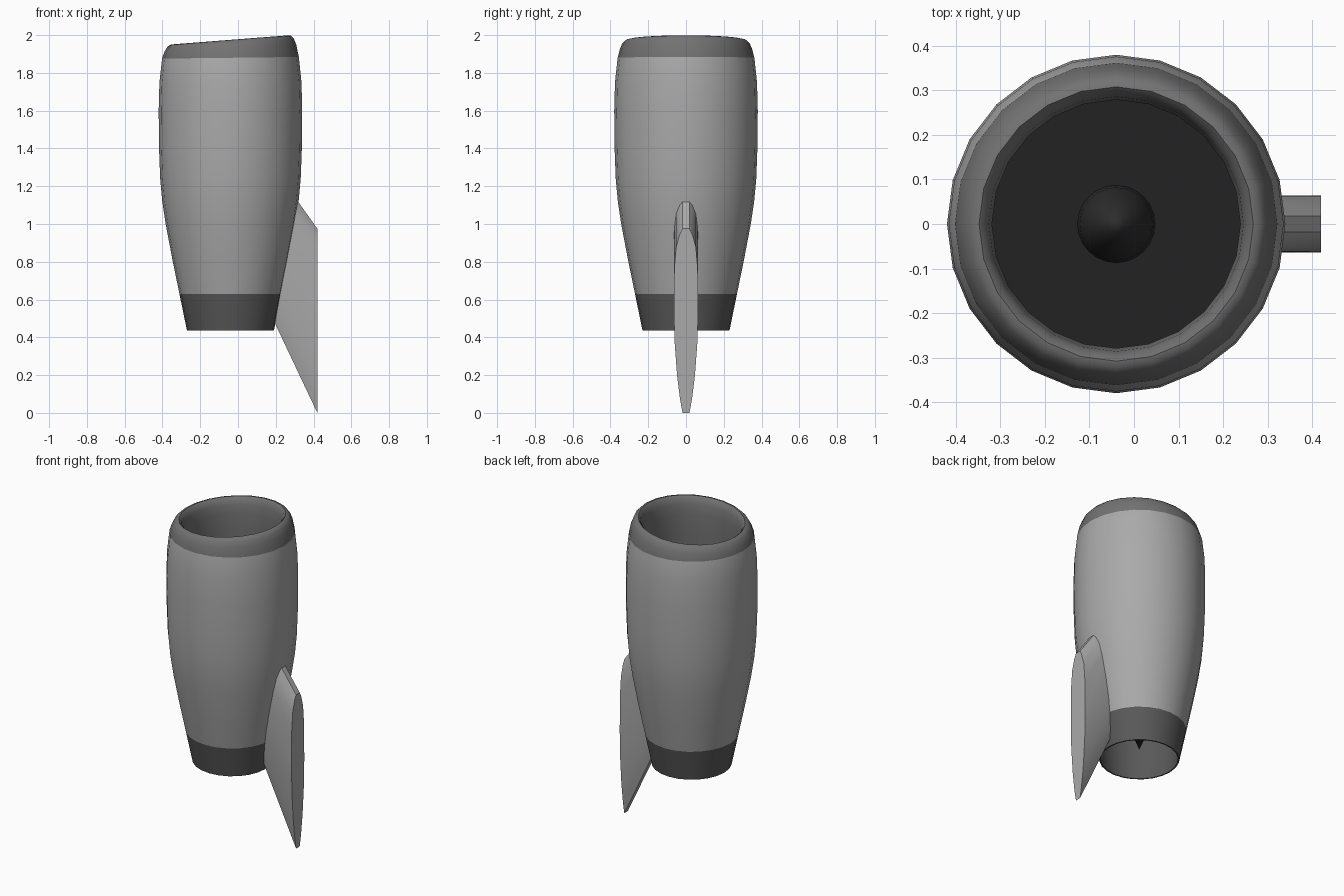
import bpy, bmesh, math

if "Cube" in bpy.data.objects:
    bpy.data.objects.remove(bpy.data.objects["Cube"])

CX = -0.04      # nacelle axis
SEG = 24


def material(name, v):
    m = bpy.data.materials.new(name)
    m.diffuse_color = (v, v, v, 1)
    m.use_nodes = True
    m.node_tree.nodes["Principled BSDF"].inputs["Base Color"].default_value = m.diffuse_color
    return m


light = material("light grey paint", 0.40)
mid = material("inlet lip grey", 0.17)
dark = material("nozzle grey", 0.10)
black = material("fan black", 0.016)
hub = material("spinner charcoal", 0.026)


def finish(name, bm, mats, angle=40):
    me = bpy.data.meshes.new(name)
    bm.to_mesh(me)
    bm.free()
    for m in mats:
        me.materials.append(m)
    ob = bpy.data.objects.new(name, me)
    bpy.context.collection.objects.link(ob)
    bpy.ops.object.select_all(action='DESELECT')
    ob.select_set(True)
    bpy.context.view_layer.objects.active = ob
    bpy.ops.object.shade_smooth_by_angle(angle=math.radians(angle))
    return ob


def revolve(name, profile, mats):
    """Profile rows: radius, z, tilt (z rise per x), material of the band that follows."""
    bm = bmesh.new()
    rings = []
    for r, z, tilt, _ in profile:
        if r == 0:
            rings.append([bm.verts.new((CX, 0, z))] * SEG)
            continue
        ring = []
        for i in range(SEG):
            a = 2 * math.pi * i / SEG
            x = r * math.cos(a)
            ring.append(bm.verts.new((CX + x, r * math.sin(a), z + tilt * x)))
        rings.append(ring)
    for k in range(len(rings) - 1):
        for i in range(SEG):
            j = (i + 1) % SEG
            q = [rings[k][i], rings[k][j], rings[k + 1][j], rings[k + 1][i]]
            f = bm.faces.new(list(dict.fromkeys(q)))
            f.material_index = profile[k][3]
    return finish(name, bm, mats)


# cowling: exhaust wall, outer skin, rolled lip and inlet duct in one section
revolve("nacelle_shell", [
    (0.275, 0.90, 0, 2), (0.222, 0.435, 0, 2), (0.230, 0.435, 0, 2),
    (0.270, 0.63, 0, 0), (0.307, 0.81, 0, 0), (0.343, 1.00, 0, 0),
    (0.361, 1.12, 0, 0), (0.372, 1.24, 0, 0), (0.378, 1.40, 0, 0),
    (0.380, 1.60, 0, 0), (0.376, 1.75, 0.005, 0), (0.362, 1.88, 0.012, 1),
    (0.349, 1.930, 0.05, 1), (0.336, 1.958, 0.068, 1), (0.322, 1.972, 0.076, 1),
    (0.308, 1.975, 0.078, 1), (0.296, 1.963, 0.076, 1), (0.286, 1.93, 0.07, 1),
    (0.279, 1.87, 0.05, 1), (0.280, 1.76, 0.02, 1), (0.284, 1.60, 0, 1)],
    [light, mid, dark])

# fan face and exhaust plate
revolve("fan_disc", [(0.286, 1.60, 0, 0), (0, 1.60, 0, 0)], [black])
revolve("exhaust_plate", [(0, 0.90, 0, 0), (0.277, 0.90, 0, 0)], [black])

# rounded spinner and tail cone
revolve("spinner", [(0.087, 1.60, 0, 0), (0.082, 1.66, 0, 0), (0.067, 1.72, 0, 0),
                    (0.042, 1.775, 0, 0), (0.018, 1.805, 0, 0), (0, 1.815, 0, 0)], [hub])
revolve("tail_cone", [(0, 0.50, 0, 0), (0.16, 0.90, 0, 0)], [black])

# swept pylon: lens section lofted from the cowling skin to a flat outer end
section = [(0, 0.018), (0.03, 0.033), (0.10, 0.052), (0.22, 0.062), (0.45, 0.064),
           (0.62, 0.060), (0.80, 0.047), (0.93, 0.031), (1, 0.018)]


def pylon_loop(bm, top, bottom):
    pts = [(t, w) for t, w in section] + [(t, -w) for t, w in reversed(section)]
    return [bm.verts.new((top[0] + (bottom[0] - top[0]) * t, w,
                          top[1] + (bottom[1] - top[1]) * t)) for t, w in pts]


bm = bmesh.new()
root = pylon_loop(bm, (0.305, 1.137), (0.188, 0.49))
tip = pylon_loop(bm, (0.42, 0.975), (0.42, 0.0))
n = len(root)
for i in range(n):
    j = (i + 1) % n
    bm.faces.new((root[i], root[j], tip[j], tip[i]))
bm.faces.new(tip)
bm.faces.new(root[::-1])
bmesh.ops.recalc_face_normals(bm, faces=bm.faces)
finish("pylon", bm, [light], 35)
